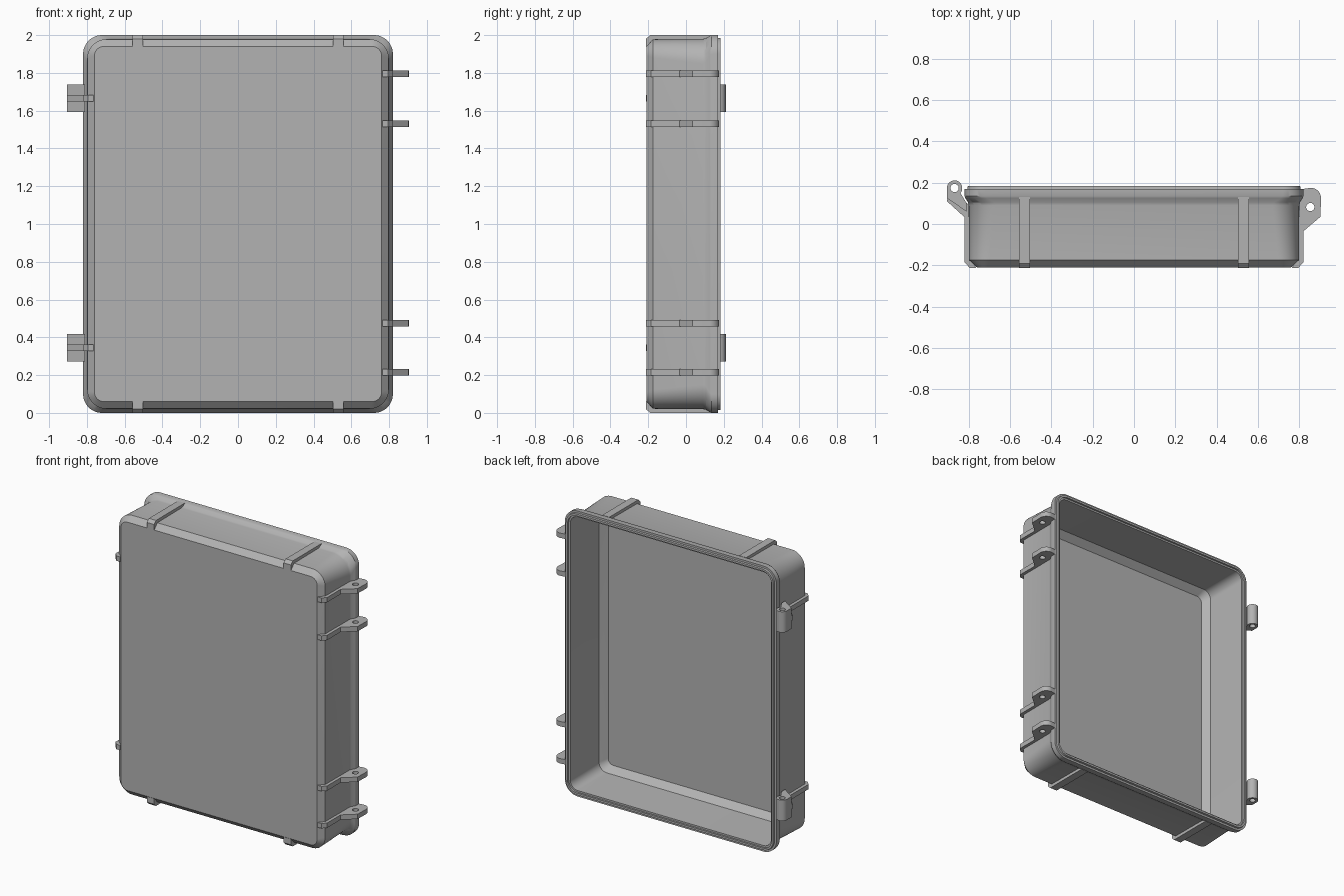
import bpy, bmesh, math
from mathutils import Vector

cube = bpy.data.objects.get("Cube")
if cube:
    bpy.data.objects.remove(cube, do_unlink=True)

grey = bpy.data.materials.new("moulded grey")
grey.use_nodes = True
COLOUR = (0.45, 0.45, 0.45, 1)
grey.diffuse_color = COLOUR
grey.node_tree.nodes["Principled BSDF"].inputs["Base Color"].default_value = COLOUR


def finish(name, bm):
    """Turn a bmesh into a smooth-by-angle grey object."""
    bmesh.ops.recalc_face_normals(bm, faces=bm.faces)
    mesh = bpy.data.meshes.new(name)
    bm.to_mesh(mesh)
    bm.free()
    mesh.materials.append(grey)
    obj = bpy.data.objects.new(name, mesh)
    bpy.context.collection.objects.link(obj)
    bpy.ops.object.select_all(action="DESELECT")
    obj.select_set(True)
    bpy.context.view_layer.objects.active = obj
    bpy.ops.object.shade_smooth_by_angle(angle=math.radians(30))
    return obj


def arc(cx, cy, r, start, end, n=12):
    return [(cx + r * math.cos(math.radians(start + (end - start) * i / n)),
             cy + r * math.sin(math.radians(start + (end - start) * i / n)))
            for i in range(n + 1)]


def plate(name, outline, centre, width, hole=None, along_x=False):
    """Extrude an outline, with an optional round hole, along z or along x."""
    curve = bpy.data.curves.new(name, "CURVE")
    curve.dimensions = "2D"
    curve.fill_mode = "BOTH"
    curve.extrude = width / 2
    for loop in [outline] + ([hole] if hole else []):
        spline = curve.splines.new("POLY")
        spline.points.add(len(loop) - 1)
        for point, (a, b) in zip(spline.points, loop):
            point.co = (a, b, 0, 1)
        spline.use_cyclic_u = True
    temp = bpy.data.objects.new(name + " outline", curve)
    bpy.context.collection.objects.link(temp)
    graph = bpy.context.evaluated_depsgraph_get()
    mesh = bpy.data.meshes.new_from_object(temp.evaluated_get(graph))
    bpy.data.objects.remove(temp, do_unlink=True)
    bm = bmesh.new()
    bm.from_mesh(mesh)
    bpy.data.meshes.remove(mesh)
    bmesh.ops.remove_doubles(bm, verts=bm.verts, dist=0.0001)
    for v in bm.verts:
        a, b, c = v.co
        v.co = Vector((c + centre, a, b)) if along_x else Vector((a, b, c + centre))
    return finish(name, bm)


# Shell: rounded rectangles lofted from the front face, round the rim, to the floor
# Each ring is depth y, inset from the widest outline, corner radius
rings = [
    (-0.21, 0.06, 0.05), (-0.175, 0.022, 0.1), (0.09, 0.02, 0.13),
    (0.105, 0.017, 0.125), (0.125, 0.004, 0.105), (0.135, 0, 0.1),
    (0.17, 0, 0.1), (0.17, 0.014, 0.086), (0.183, 0.016, 0.084),
    (0.183, 0.03, 0.07), (0.17, 0.03, 0.07), (0.17, 0.042, 0.058),
    (-0.13, 0.055, 0.06), (-0.175, 0.095, 0.04),
]
bm = bmesh.new()
loops = []
for y, inset, r in rings:
    hx, hz = 0.82 - inset - r, 1 - inset - r
    loop = []
    for sx, sz, a in [(1, 1, 0), (-1, 1, 90), (-1, -1, 180), (1, -1, 270)]:
        for x, z in arc(sx * hx, sz * hz, r, a, a + 90):
            loop.append(bm.verts.new((x, y, z + 1)))
    loops.append(loop)
for lower, upper in zip(loops, loops[1:]):
    for i in range(len(lower)):
        j = (i + 1) % len(lower)
        bm.faces.new((lower[i], lower[j], upper[j], upper[i]))
bm.faces.new(loops[0])
bm.faces.new(loops[-1])
finish("case_shell", bm)

# Feet ribs on the top and bottom walls
for side, sz in (("top", 1), ("bottom", -1)):
    foot = [(y, 1 + sz * h) for y, h in
            [(-0.212, 0.94), (-0.212, 0.98), (-0.19, 1), (0.13, 1), (0.13, 0.965),
             (-0.16, 0.965)]]
    for hand, x in (("left", 0.53), ("right", -0.53)):
        plate(f"{side}_{hand}_rib", foot, x, 0.055, along_x=True)

# Latch ears with pin holes on the left wall
ear = ([(0.765, -0.212), (0.795, -0.212), (0.82, -0.185), (0.82, -0.035), (0.902, 0.035)]
       + arc(0.855, 0.125, 0.05, 0, 90, 10) + [(0.79, 0.165), (0.79, -0.17)])
for i, z in enumerate((0.215, 0.475, 1.53, 1.795)):
    plate(f"latch_ear_{i + 1}", ear, z, 0.034, arc(0.853, 0.082, 0.02, 0, 345, 23))

# Hinge knuckles and their gusset ribs on the right wall
pin = (-0.868, 0.174)
knuckle = arc(*pin, 0.037, 180, -40, 22) + [(-0.81, 0.1), (-0.81, 0.06), (-0.905, 0.125)]
gusset = [(-0.765, -0.212), (-0.795, -0.212), (-0.82, -0.185), (-0.82, 0.033),
          (-0.905, 0.11), (-0.9, 0.145), (-0.84, 0.135), (-0.79, 0.08), (-0.79, -0.17)]
for name, z in (("lower", 0.345), ("upper", 1.665)):
    plate(f"{name}_hinge_knuckle", knuckle, z, 0.145, arc(*pin, 0.02, 0, 345, 23))
    plate(f"{name}_hinge_gusset", gusset, z, 0.034)
